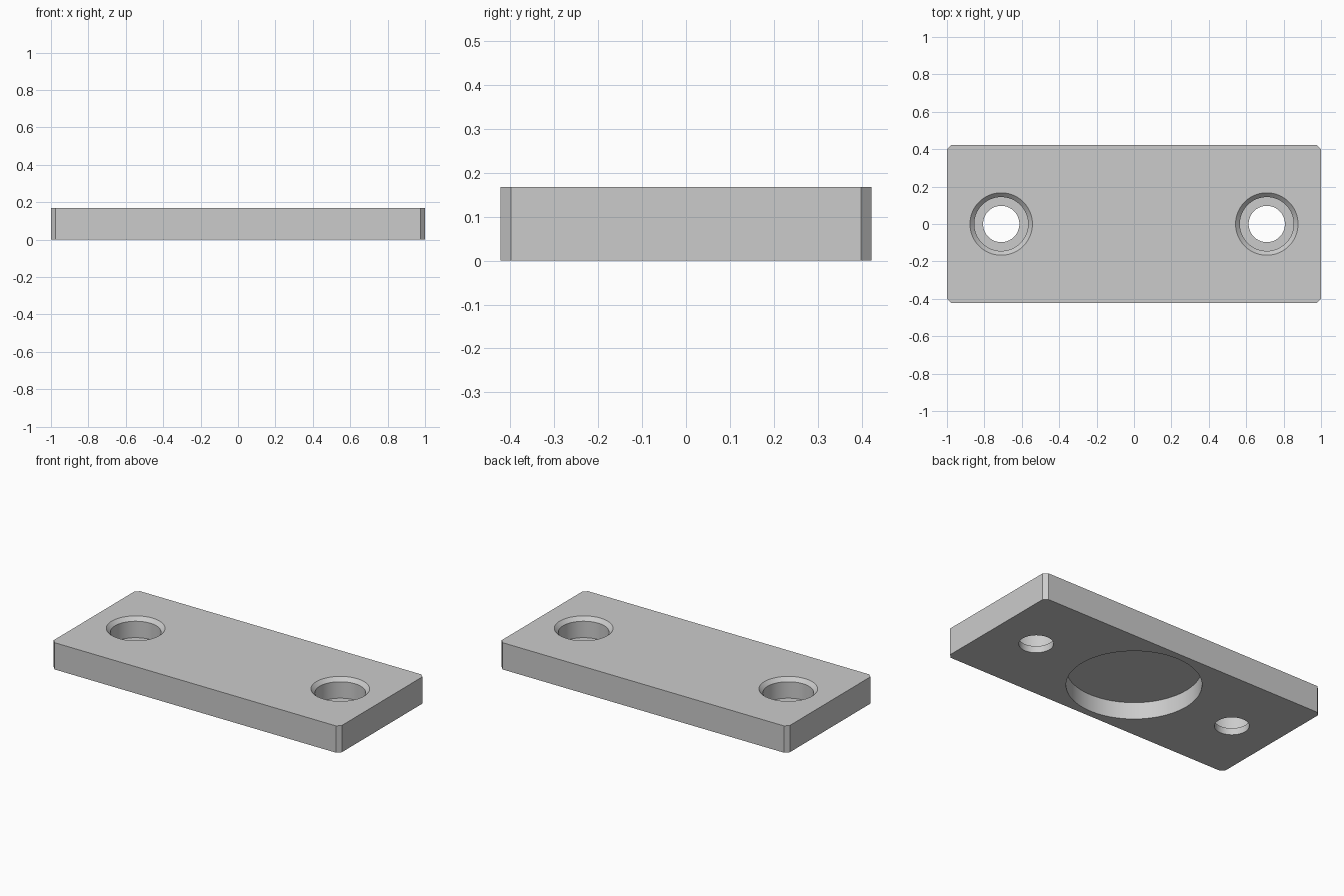
import bpy, bmesh, math

LENGTH, DEPTH, HEIGHT = 2.0, 0.846, 0.168
CORNER = 0.024
OVER = 0.05  # how far cutters reach past the plate
SEGMENTS = 96

cube = bpy.data.objects.get("Cube")
if cube:
    bpy.data.objects.remove(cube, do_unlink=True)

steel = bpy.data.materials.new("plain grey")
steel.use_nodes = True
GREY = (0.6, 0.6, 0.6, 1)
steel.diffuse_color = GREY
steel.node_tree.nodes["Principled BSDF"].inputs["Base Color"].default_value = GREY


def add_object(name, bm):
    bmesh.ops.recalc_face_normals(bm, faces=bm.faces)
    mesh = bpy.data.meshes.new(name)
    bm.to_mesh(mesh)
    bm.free()
    mesh.materials.append(steel)
    obj = bpy.data.objects.new(name, mesh)
    bpy.context.collection.objects.link(obj)
    return obj


def turned_cutter(name, profile, x):
    """Solid of revolution about a vertical axis from (radius, z) points."""
    bm = bmesh.new()
    rings = []
    for r, z in profile:
        angles = [math.tau * i / SEGMENTS for i in range(SEGMENTS)]
        rings.append([bm.verts.new((x + r * math.cos(a), r * math.sin(a), z)) for a in angles])
    for low, high in zip(rings, rings[1:]):
        for i in range(SEGMENTS):
            j = (i + 1) % SEGMENTS
            bm.faces.new((low[i], low[j], high[j], high[i]))
    bm.faces.new(rings[0])
    bm.faces.new(rings[-1])
    return add_object(name, bm)


# Plate with chamfered vertical corners
bm = bmesh.new()
bmesh.ops.create_cube(bm, size=1)
for v in bm.verts:
    v.co = (v.co.x * LENGTH, v.co.y * DEPTH, (v.co.z + 0.5) * HEIGHT)
uprights = [e for e in bm.edges if abs(e.verts[0].co.z - e.verts[1].co.z) > HEIGHT / 2]
bmesh.ops.bevel(bm, geom=uprights, offset=CORNER, segments=1, affect='EDGES')
plate = add_object("mounting_plate", bm)

# Counterbored screw holes with a chamfered rim, and the round pocket underneath
BORE, SEAT, RIM = 0.097, 0.144, 0.167
FLOOR = 0.042
screw_profile = [(BORE, -OVER), (BORE, FLOOR), (SEAT, FLOOR),
                 (SEAT, HEIGHT - RIM + SEAT), (RIM, HEIGHT), (RIM, HEIGHT + OVER)]
cutters = [turned_cutter(side + "_hole_cutter", screw_profile, x)
           for side, x in (("left", 0.71), ("right", -0.71))]
cutters.append(turned_cutter("pocket_cutter", [(0.378, -OVER), (0.378, 0.105)], 0))

bpy.ops.object.select_all(action='DESELECT')
bpy.context.view_layer.objects.active = plate
plate.select_set(True)
for cutter in cutters:
    mod = plate.modifiers.new(cutter.name, 'BOOLEAN')
    mod.operation = 'DIFFERENCE'
    mod.solver = 'EXACT'
    mod.object = cutter
    bpy.ops.object.modifier_apply(modifier=mod.name)
    bpy.data.objects.remove(cutter, do_unlink=True)

bpy.ops.object.shade_smooth_by_angle(angle=math.radians(30))
